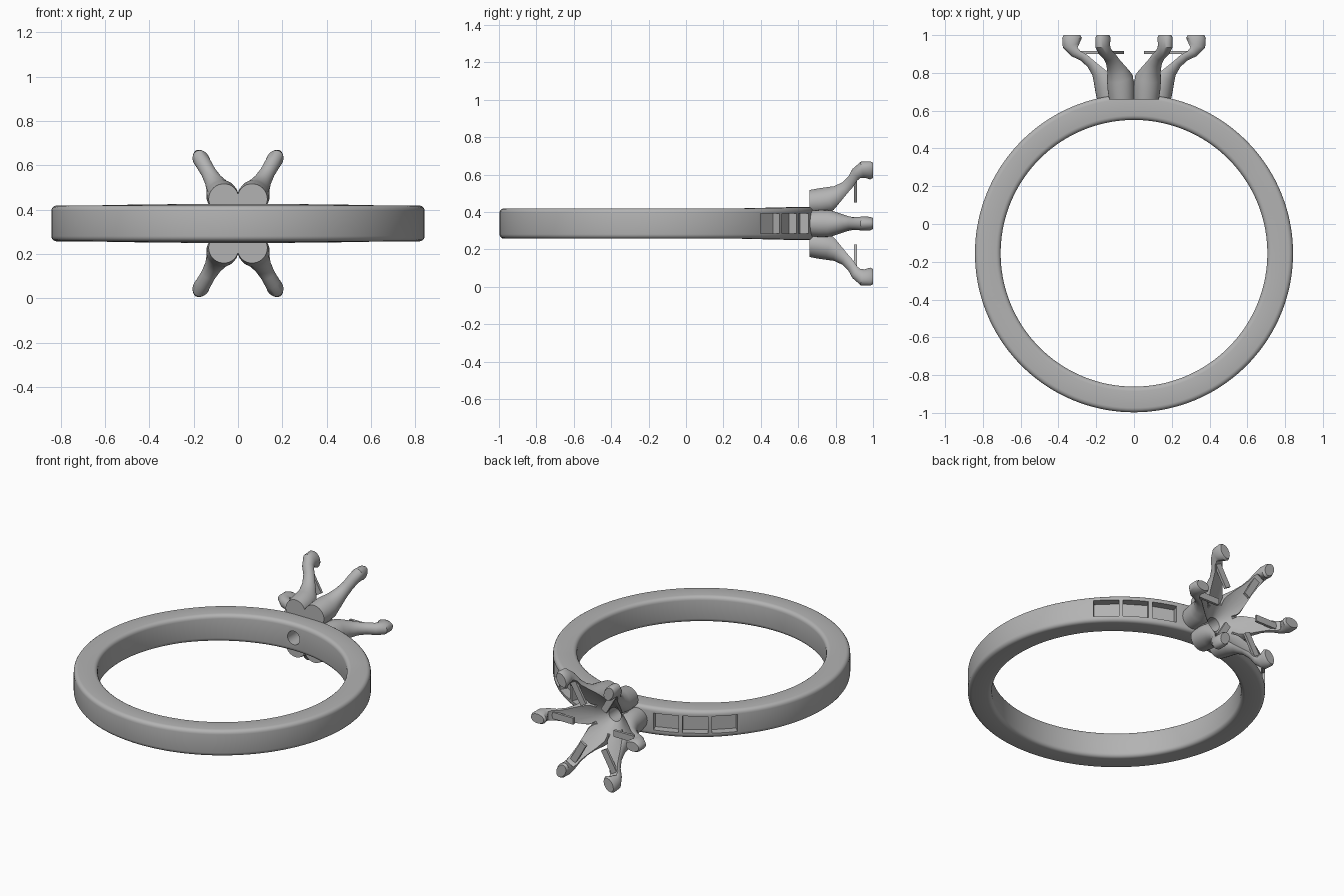
import bpy, bmesh, math
from mathutils import Vector, Matrix

if "Cube" in bpy.data.objects:
    bpy.data.objects.remove(bpy.data.objects["Cube"])

Z = 0.338                 # height of the band's middle plane
CY = -0.155               # band centre in y
R_OUT, R_IN = 0.842, 0.706

metal = bpy.data.materials.new("grey metal")
metal.use_nodes = True
metal.diffuse_color = (0.45, 0.45, 0.45, 1)
metal.node_tree.nodes["Principled BSDF"].inputs["Base Color"].default_value = (0.45, 0.45, 0.45, 1)


def make(name, bm):
    bmesh.ops.recalc_face_normals(bm, faces=bm.faces)
    me = bpy.data.meshes.new(name)
    bm.to_mesh(me)
    bm.free()
    me.materials.append(metal)
    ob = bpy.data.objects.new(name, me)
    bpy.context.collection.objects.link(ob)
    return ob


def select(ob):
    bpy.ops.object.select_all(action='DESELECT')
    ob.select_set(True)
    bpy.context.view_layer.objects.active = ob


def smooth(ob):
    select(ob)
    bpy.ops.object.shade_smooth_by_angle(angle=math.radians(32))


def loft(rings, closed=False):
    """Skin a list of point rings, capping the ends unless closed."""
    bm = bmesh.new()
    rows = [[bm.verts.new(p) for p in ring] for ring in rings]
    n = len(rows[0])
    for i in range(len(rows) if closed else len(rows) - 1):
        a, b = rows[i], rows[(i + 1) % len(rows)]
        for j in range(n):
            k = (j + 1) % n
            bm.faces.new((a[j], a[k], b[k], b[j]))
    if not closed:
        bm.faces.new(rows[0])
        bm.faces.new(rows[-1])
    return bm


def lathe_y(profile, sides=48):
    """Solid of revolution about the y axis from (radius, y) points."""
    return loft([[Vector((r * math.cos(t), y, r * math.sin(t)))
                  for t in [math.tau * j / sides for j in range(sides)]]
                 for r, y in profile])


def cut(ob, cutter):
    cutter.hide_render = True
    mod = ob.modifiers.new("cut", 'BOOLEAN')
    mod.operation, mod.solver, mod.object = 'DIFFERENCE', 'EXACT', cutter
    select(ob)
    bpy.ops.object.modifier_apply(modifier=mod.name)


# Band: rounded rectangle swept round, slightly taller towards the setting
def band_section(half):
    pts = []
    for cx, cz, start in ((R_OUT, half, 0), (R_IN, half, 90), (R_IN, -half, 180), (R_OUT, -half, 270)):
        b = 0.024
        ox = cx - math.copysign(b, cx - 0.77)
        oz = cz - math.copysign(b, cz)
        for s in range(5):
            t = math.radians(start + 22.5 * s)
            pts.append((ox + b * math.cos(t), oz + b * math.sin(t)))
    return pts


rings = []
for i in range(144):
    a = math.tau * i / 144
    half = 0.081 + 0.007 * max(0, (math.sin(a) - 0.6) / 0.4)
    rings.append([Vector((r * math.cos(a), CY + r * math.sin(a), Z + z)) for r, z in band_section(half)])
band = make("band", loft(rings, closed=True))

# Pockets for the three side stones on each shoulder
bm = bmesh.new()
for side in (1, -1):
    for deg in (46, 57.5, 69):
        a = math.radians(deg if side > 0 else 180 - deg)
        m = (Matrix.Translation((R_OUT * math.cos(a), CY + R_OUT * math.sin(a), Z))
             @ Matrix.Rotation(a, 4, 'Z') @ Matrix.Diagonal((0.1, 0.145, 0.105, 1)))
        bmesh.ops.create_cube(bm, size=1, matrix=m)
pocket_cutter = make("pocket_cutter", bm)
cut(band, pocket_cutter)

# Hole through the band behind the centre stone
hole_cutter = make("hole_cutter", lathe_y([(0.042, 0.4), (0.042, 0.9)]))
hole_cutter.location.z = Z
cut(band, hole_cutter)
smooth(band)

# Base disc of the setting
disc = make("setting_base", lathe_y([(0.135, 0.66), (0.14, 0.76)]))
disc.location.z = Z

# Prong: flared foot, slim neck and upright tip (radius, y, thickness, half width)
stations = [(0.13, 0.66, 0.066, 0.068), (0.138, 0.72, 0.069, 0.072), (0.15, 0.775, 0.068, 0.07),
            (0.18, 0.82, 0.052, 0.054), (0.222, 0.862, 0.038, 0.04), (0.268, 0.894, 0.032, 0.034),
            (0.31, 0.915, 0.034, 0.035), (0.332, 0.945, 0.046, 0.037),
            (0.328, 0.985, 0.052, 0.036), (0.328, 1.0, 0.044, 0.029)]
rings = []
for i, (r, y, thick, wide) in enumerate(stations):
    p, q = stations[max(i - 1, 0)], stations[min(i + 1, len(stations) - 1)]
    along = Vector((q[0] - p[0], q[1] - p[1], 0)).normalized()
    if i in (0, len(stations) - 2, len(stations) - 1):
        along = Vector((0, 1, 0))
    out = Vector((along.y, -along.x, 0))
    rings.append([Vector((r, y, 0)) + out * thick * math.cos(t) + Vector((0, 0, wide * math.sin(t)))
                  for t in [math.tau * j / 28 for j in range(28)]])
prong = make("prong_1", loft(rings))

# Stone seat: cone below the girdle, straight wall above
seat_cutter = make("seat_cutter", lathe_y([(0.03, 0.69), (0.1, 0.76), (0.25, 0.895), (0.285, 0.915),
                                          (0.3, 0.935), (0.275, 0.985), (0.27, 1.1)], 64))
cut(prong, seat_cutter)
smooth(prong)
seat_cutter.location.z = Z
cut(disc, seat_cutter)
cut(disc, hole_cutter)
smooth(disc)

# Thin ledge reaching inward from each tip
bm = bmesh.new()
bmesh.ops.create_cube(bm, size=1, matrix=Matrix.Translation((0.225, 0.907, 0)) @ Matrix.Diagonal((0.17, 0.016, 0.04, 1)))
ledge = make("ledge_1", bm)

# Six prongs and ledges around the setting axis
for part, label in ((prong, "prong"), (ledge, "ledge")):
    for i in range(6):
        ob = part if i == 0 else part.copy()
        if i:
            bpy.context.collection.objects.link(ob)
        ob.name = f"{label}_{i + 1}"
        ob.location.z = Z
        ob.rotation_euler.y = math.radians(60 * i)

for helper in (pocket_cutter, hole_cutter, seat_cutter):
    bpy.data.objects.remove(helper)
